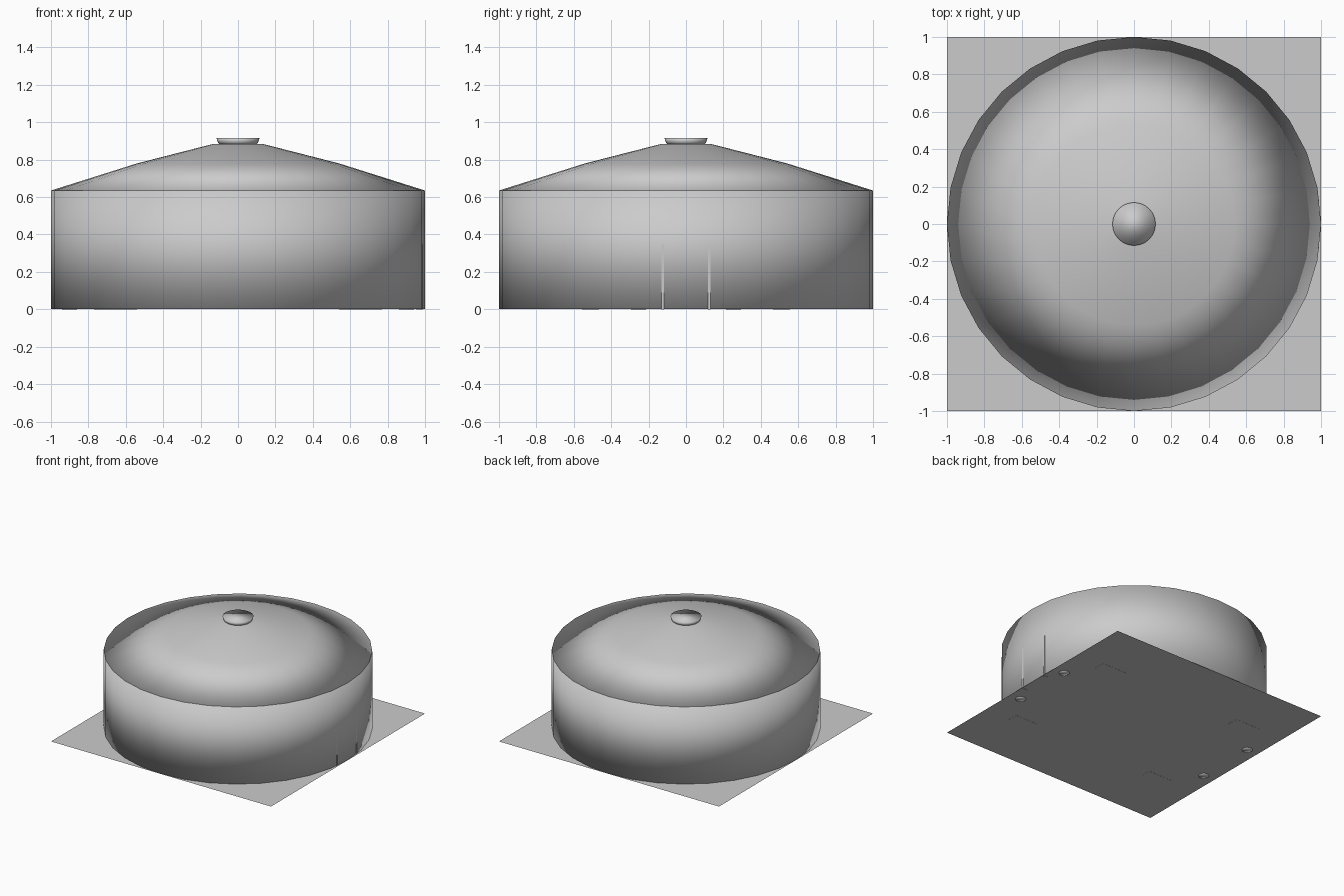
import bpy, bmesh, math

if "Cube" in bpy.data.objects:
    bpy.data.objects.remove(bpy.data.objects["Cube"])


def lathe(name, profile, sides=32):
    """Closed solid of revolution, smooth shaded throughout."""
    bm = bmesh.new()
    rings = []
    for r, z in profile:
        rings.append([bm.verts.new((r * math.cos(2 * math.pi * i / sides),
                                    r * math.sin(2 * math.pi * i / sides), z))
                      for i in range(sides)])
    for lo, hi in zip(rings, rings[1:]):
        for i in range(sides):
            j = (i + 1) % sides
            bm.faces.new((lo[i], lo[j], hi[j], hi[i]))
    bm.faces.new(rings[0][::-1])
    bm.faces.new(rings[-1])
    for f in bm.faces:
        f.smooth = True
    me = bpy.data.meshes.new(name)
    bm.to_mesh(me)
    bm.free()
    ob = bpy.data.objects.new(name, me)
    bpy.context.collection.objects.link(ob)
    return ob


def box(name, centre, size):
    bpy.ops.mesh.primitive_cube_add(size=1, location=centre)
    ob = bpy.context.object
    ob.name = name
    ob.scale = size
    return ob


# Square ground sheet
bpy.ops.mesh.primitive_plane_add(size=2, location=(0, 0, 0))
bpy.context.object.name = "ground_sheet"

# Round tent: wall, two-pitch roof and crown cap
lathe("wall", [(1, 0.001), (1, 0.635)])
lathe("roof", [(1, 0.635), (0.54, 0.78), (0.13, 0.885)])
lathe("crown_cap", [(0.10, 0.884), (0.107, 0.89), (0.115, 0.915)])

for sy in (-1, 1):
    # Door posts, just breaking through the right-hand wall
    box("door_post", (0.97, sy * 0.125, 0.174), (0.038, 0.014, 0.352))
    for sx in (-1, 1):
        # Inner poles and floor battens, barely showing under the sheet
        pole = lathe("inner_pole", [(0.04, -0.001), (0.04, 0.63)], 16)
        pole.location = (sx * 0.9, sy * 0.255, 0)
        box("floor_batten", (sx * 0.655, sy * 0.51, 0.01), (0.23, 0.09, 0.022))
